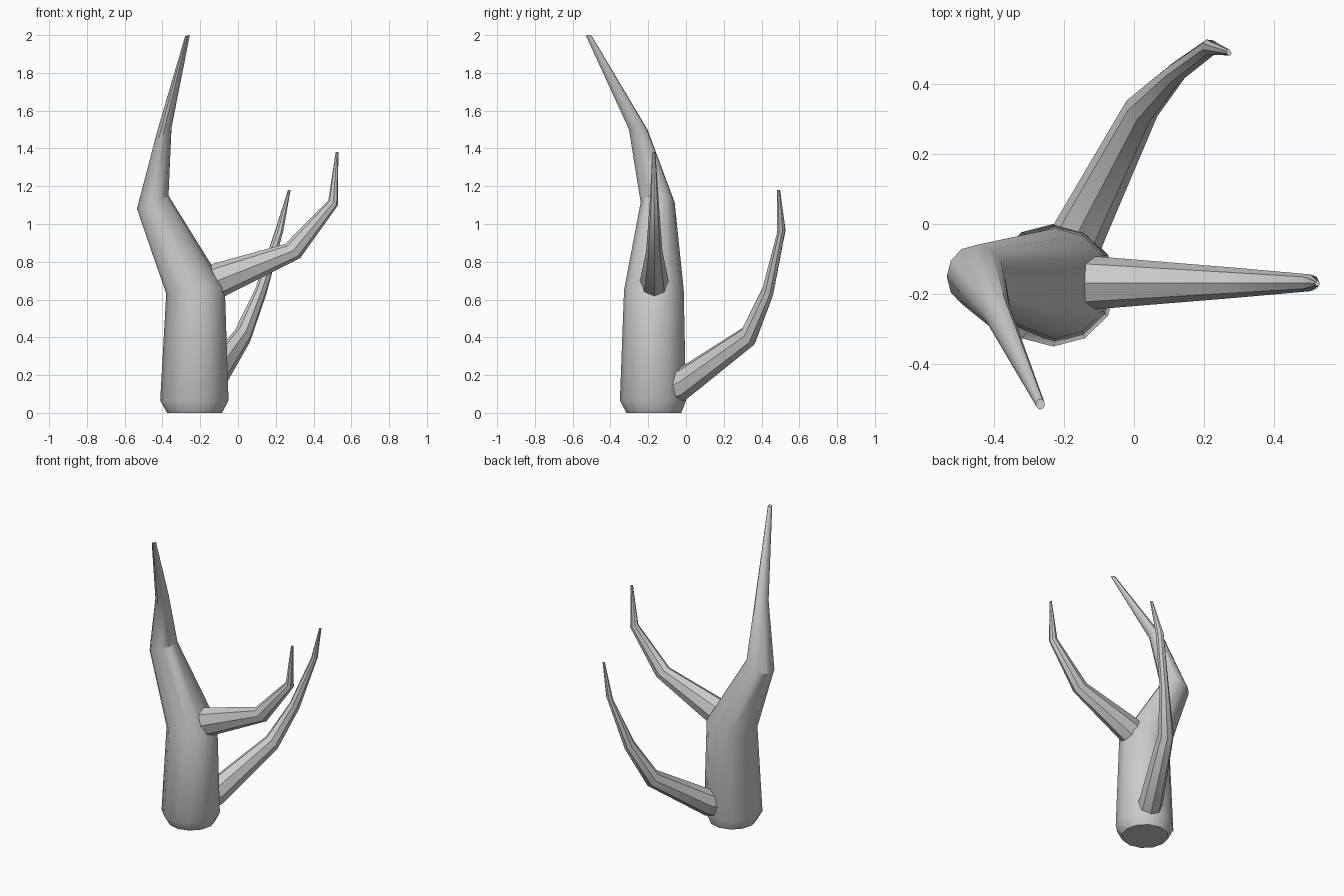
import bpy, bmesh, math
from mathutils import Vector

if "Cube" in bpy.data.objects:
    bpy.data.objects.remove(bpy.data.objects["Cube"])


def loft(name, rings, sides):
    """Skin elliptical rings given as (end, opposite end, half-width vector)."""
    bm = bmesh.new()
    loops = []
    for p, q, b in rings:
        p, q, b = Vector(p), Vector(q), Vector(b)
        c, a = (p + q) / 2, (q - p) / 2
        loops.append([bm.verts.new(c + a * math.cos(t) + b * math.sin(t))
                      for t in (2 * math.pi * i / sides for i in range(sides))])
    for lo, hi in zip(loops, loops[1:]):
        for i in range(sides):
            j = (i + 1) % sides
            bm.faces.new((lo[i], lo[j], hi[j], hi[i]))
    bm.faces.new(loops[0])
    bm.faces.new(loops[-1])
    bmesh.ops.recalc_face_normals(bm, faces=bm.faces)
    mesh = bpy.data.meshes.new(name)
    bm.to_mesh(mesh)
    bm.free()
    ob = bpy.data.objects.new(name, mesh)
    bpy.context.collection.objects.link(ob)
    bpy.ops.object.select_all(action='DESELECT')
    ob.select_set(True)
    bpy.context.view_layer.objects.active = ob
    bpy.ops.object.shade_smooth_by_angle(angle=math.radians(35))
    return ob


def across(y0, y1, h, pts):
    """Ring from two xz points, with y at each and half-width h along y."""
    (x0, z0), (x1, z1) = pts
    return (x0, y0, z0), (x1, y1, z1), (0, h, 0)


# trunk bending into the tall main branch
loft("trunk", [
    across(-.17, -.17, .145, ((-.375, 0), (-.085, 0))),
    across(-.175, -.175, .175, ((-.412, .065), (-.05, .065))),
    across(-.17, -.17, .158, ((-.38, .63), (-.07, .67))),
    across(-.15, -.15, .09, ((-.535, 1.08), (-.368, 1.15))),
    across(-.253, -.253, .049, ((-.428, 1.49), (-.352, 1.51))),
    across(-.515, -.515, .015, ((-.28, 1.995), (-.255, 2))),
], 12)

# side branch reaching to the right
loft("right_branch", [
    across(-.17, -.17, .09, ((-.27, .72), (-.23, .52))),
    across(-.168, -.168, .075, ((-.13, .79), (-.075, .615))),
    across(-.168, -.168, .043, ((.25, .895), (.33, .82))),
    across(-.168, -.168, .024, ((.478, 1.125), (.53, 1.1))),
    across(-.17, -.17, .008, ((.517, 1.38), (.531, 1.38))),
], 8)


def backward(x0, x1, h, pts):
    """Ring from two yz points, with half-width h across the diagonal path."""
    (y0, z0), (y1, z1) = pts
    return (x0, y0, z0), (x1, y1, z1), (h * .88, -h * .45, 0)


# low branch curving toward the back right
loft("back_branch", [
    backward(-.21, -.20, .085, ((-.14, .2), (-.11, .03))),
    backward(-.155, -.14, .075, ((-.015, .25), (.0, .07))),
    backward(.01, .035, .05, ((.30, .45), (.36, .36))),
    backward(.105, .135, .03, ((.405, .66), (.46, .62))),
    backward(.21, .225, .025, ((.485, .955), (.525, .97))),
    backward(.27, .273, .008, ((.482, 1.18), (.498, 1.18))),
], 8)
